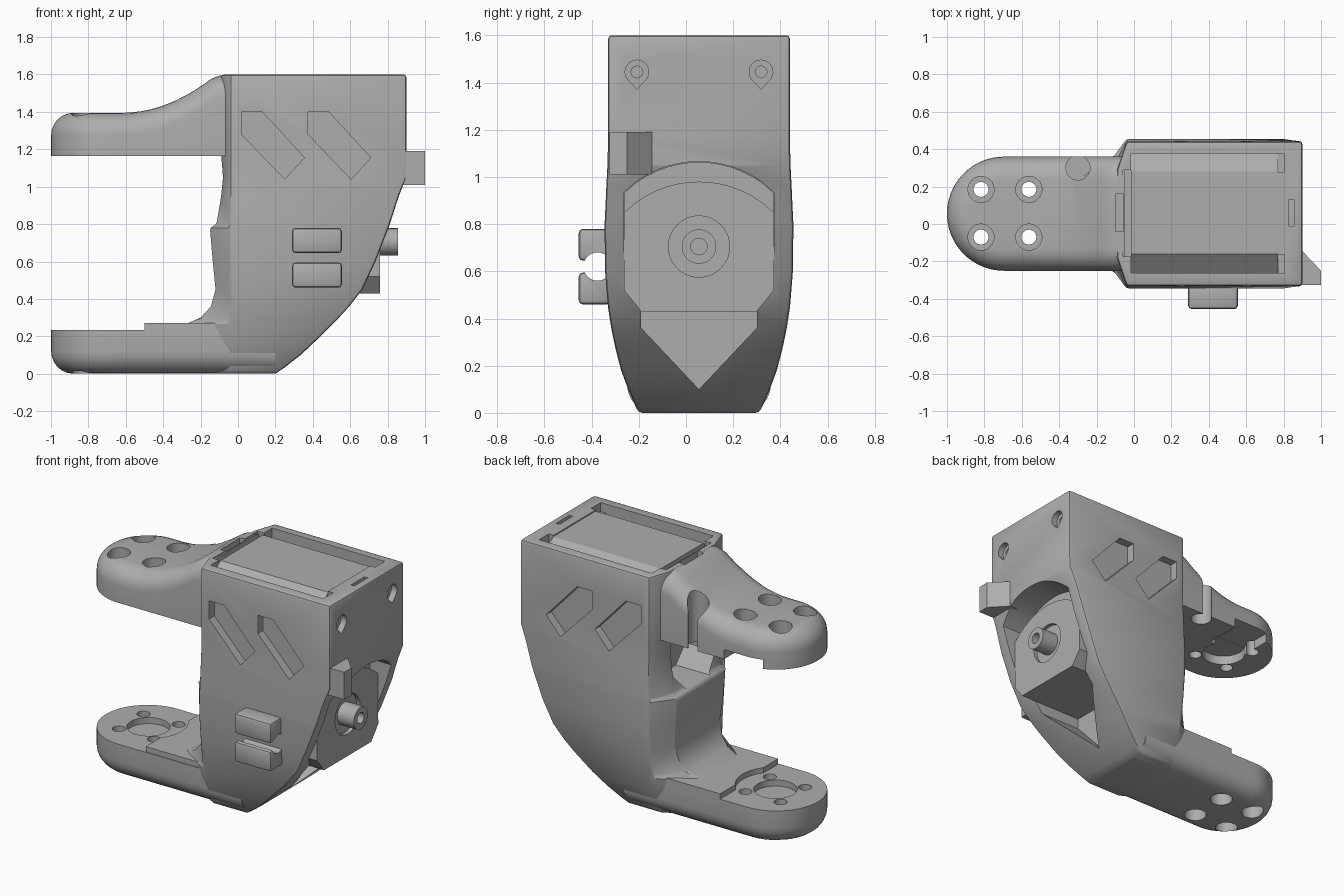
import bpy, bmesh
from math import sin, cos, pi, radians, sqrt

cube = bpy.data.objects.get("Cube")
if cube:
    bpy.data.objects.remove(cube)

grey = bpy.data.materials.new("plain grey")
grey.use_nodes = True
colour = (0.42, 0.42, 0.42, 1)
grey.diffuse_color = colour
grey.node_tree.nodes["Principled BSDF"].inputs["Base Color"].default_value = colour

MID = 0.055        # centre plane in y
DISC = -0.69       # centre of the round mounts in x


def make(name, bm):
    bmesh.ops.recalc_face_normals(bm, faces=bm.faces)
    mesh = bpy.data.meshes.new(name)
    bm.to_mesh(mesh)
    bm.free()
    obj = bpy.data.objects.new(name, mesh)
    bpy.context.collection.objects.link(obj)
    mesh.materials.append(grey)
    return obj


def prism(name, pts, axis, a, b):
    """Extrude a 2D outline along one axis from a to b."""
    place = {"x": lambda p, t: (t, p[0], p[1]),
             "y": lambda p, t: (p[0], t, p[1]),
             "z": lambda p, t: (p[0], p[1], t)}[axis]
    bm = bmesh.new()
    low = [bm.verts.new(place(p, a)) for p in pts]
    high = [bm.verts.new(place(p, b)) for p in pts]
    bm.faces.new(low)
    bm.faces.new(high)
    for i in range(len(pts)):
        j = (i + 1) % len(pts)
        bm.faces.new((low[i], low[j], high[j], high[i]))
    return make(name, bm)


def circle(u, v, r, n=32):
    return [(u + r * cos(2 * pi * i / n), v + r * sin(2 * pi * i / n)) for i in range(n)]


def rect(u0, u1, v0, v1):
    return [(u0, v0), (u1, v0), (u1, v1), (u0, v1)]


def apply(obj, mod):
    bpy.context.view_layer.objects.active = obj
    bpy.ops.object.modifier_apply(modifier=mod.name)


def cut(obj, pts, axis, a, b):
    tool = prism("cutter", pts, axis, a, b)
    tool.hide_render = True
    mod = obj.modifiers.new("cut", "BOOLEAN")
    mod.operation = "DIFFERENCE"
    mod.solver = "EXACT"
    mod.object = tool
    apply(obj, mod)
    bpy.data.objects.remove(tool)


def bevel(obj, width, segments=2, angle=50):
    mod = obj.modifiers.new("bevel", "BEVEL")
    mod.width = width
    mod.segments = segments
    mod.limit_method = "ANGLE"
    mod.angle_limit = radians(angle)
    apply(obj, mod)


# Housing: horizontal sections as height, left x, right x, half width
sections = [(0, -.3, .2, .255), (.03, -.3, .245, .27), (.1, -.3, .335, .3), (.18, -.3, .42, .33),
            (.265, -.28, .505, .352), (.3, -.2, .54, .36), (.36, -.145, .595, .372),
            (.45, -.12, .665, .386), (.6, -.135, .735, .398), (.78, -.15, .805, .4),
            (.8, -.115, .812, .4), (.95, -.09, .86, .393), (1.05, -.08, .9, .388),
            (1.17, -.09, .9, .385), (1.6, -.09, .9, .385)]
bm = bmesh.new()
rings = []
for z, xl, xr, w in sections:
    half = [(xr, w), (-.04, w), (xl, w - .15)]
    outline = [(x, MID + y) for x, y in half] + [(x, MID - y) for x, y in reversed(half)]
    rings.append([bm.verts.new((x, y, z)) for x, y in outline])
for lower, upper in zip(rings, rings[1:]):
    for i in range(6):
        j = (i + 1) % 6
        bm.faces.new((lower[i], lower[j], upper[j], upper[i]))
bm.faces.new(rings[0])
bm.faces.new(rings[-1])
housing = make("housing", bm)
bevel(housing, .015)


def crown(peak, half, radius=.45, n=14):
    """Arc across the top of the motor opening."""
    ys = [half - 2 * half * i / n for i in range(n + 1)]
    return [(MID + y, peak - radius + sqrt(radius ** 2 - y * y)) for y in ys]


# Motor opening and the pointed pocket below it
jaw = [(MID - .318, .52), (MID - .245, .43), (MID + .245, .43), (MID + .318, .52)]
cut(housing, crown(1.065, .318) + jaw, "x", .3, 1.2)
cut(housing, [(MID - .245, .46), (MID - .245, .36), (MID, .1), (MID + .245, .36), (MID + .245, .46)],
    "x", .3, 1.2)

# Rear window
cut(housing, [(MID - .12, .79), (MID + .12, .79), (MID + .22, .9), (MID + .22, 1.165),
              (MID - .22, 1.165), (MID - .22, .9)], "x", -.4, .12)

# Slanted side grooves on both flanks
for shift in (0, .355):
    groove = [(x + shift, z) for x, z in
              [(.02, 1.4), (.13, 1.4), (.355, 1.155), (.25, 1.04), (.02, 1.28)]]
    for side in (-1, 1):
        cut(housing, groove, "y", MID + side * .33, MID + side * .5)

# Teardrop screw holes
for y in (MID - .263, MID + .263):
    drop = [(y + .05 * cos(a), 1.445 + .05 * sin(a))
            for a in [radians(-40 + 260 * i / 20) for i in range(21)]] + [(y, 1.372)]
    cut(housing, drop, "x", .86, 1)
    cut(housing, circle(y, 1.445, .025, 16), "x", .78, 1)

# Top pocket, its end notches and small slots
cut(housing, rect(-.015, .77, MID - .318, MID + .322), "z", 1.5, 1.7)
for y in (MID - .268, MID + .272):
    cut(housing, rect(.75, .805, y - .05, y + .05), "z", 1.54, 1.7)
cut(housing, rect(-.06, 0, MID - .23, MID + .235), "z", 1.54, 1.7)
cut(housing, rect(.83, .855, -.01, .13), "z", 1.55, 1.7)
prism("top_cover", [(MID - .318, 1.49), (MID + .322, 1.49), (MID + .322, 1.53), (MID + .225, 1.592),
                    (MID - .215, 1.592), (MID - .318, 1.51)], "x", -.015, .77)

# Motor body, face plate, collar and shaft
prism("motor_body", crown(1.063, .316) + jaw, "x", .2, .7)
plate = prism("motor_plate", crown(.98, .316) + jaw, "x", .6, .76)
cut(plate, circle(MID, .705, .13), "x", .735, .9)
shaft = prism("motor_shaft", circle(MID, .705, .073), "x", .65, .855)
cut(shaft, circle(MID, .705, .035), "x", .79, .9)

# Stop block on the front corner
prism("stop_block", [(.84, -.145), (.9, -.145), (1, -.25), (1, -.325), (.84, -.325)], "z", 1.01, 1.19)

# Pair of cable hooks
for label, z0, z1 in (("upper", .645, .78), ("lower", .46, .595)):
    hook = prism(label + "_hook", rect(-.455, -.32, z0, z1), "x", .29, .555)
    bevel(hook, .018)
    cut(hook, circle(-.375, .62, .06), "x", .2, .6)


def arm(name, end, z_in, z_out, sign, r=.12):
    """Round-ended arm with a rounded outer edge."""
    R, cx = .305, -.695
    steps = [(0, z_in)] + [(r * (1 - cos(t)), None) for t in [radians(15 * i) for i in range(7)]]
    bm = bmesh.new()
    rings = []
    for k, (d, flat) in enumerate(steps):
        half = [(end + (cx - end) * i / 14, R - d) for i in range(14)]
        half += [(cx - (R - d) * cos(a), (R - d) * sin(a))
                 for a in [radians(90 - 86 * i / 16) for i in range(17)]]
        drop = r * (1 - sin(radians(15 * (k - 1))))
        pts = [(x, MID + s * w, flat if flat is not None else z_out(x) - sign * drop)
               for s, row in ((1, half), (-1, half[::-1])) for x, w in row]
        rings.append([bm.verts.new(p) for p in pts])
    n = len(rings[0])
    for a, b in zip(rings, rings[1:]):
        for i in range(n):
            j = (i + 1) % n
            bm.faces.new((a[i], a[j], b[j], b[i]))
    bm.faces.new(rings[0])
    top = rings[-1]
    for i in range(n // 2 - 1):
        bm.faces.new((top[i], top[i + 1], top[n - 2 - i], top[n - 1 - i]))
    return make(name, bm)


def sweep(x):
    return 1.395 + .2 * min(1, max(0, (x + .62) / .5)) ** 2


upper_arm = arm("upper_arm", -.05, 1.165, sweep, 1)
lower_arm = arm("lower_arm", .2, .235, lambda x: 0, -1)

# Screw holes with counterbores on the outer sides
for x in (DISC - .128, DISC + .128):
    for y in (MID - .125, MID + .13):
        for part, low, high in ((upper_arm, 1.28, 1.8), (lower_arm, -.2, .1)):
            cut(part, circle(x, y, .07, 24), "z", low, high)
            cut(part, circle(x, y, .04, 24), "z", -.5, 2)

# Keyhole recess under the upper arm, round recess in the lower one
cut(upper_arm, circle(DISC, MID, .135), "z", 1, 1.225)
cut(upper_arm, rect(-.8, -.53, MID + .06, .5), "z", 1, 1.226)
cut(lower_arm, circle(DISC, MID, .13), "z", .195, .4)

# Cable notch through the upper arm, slot at its root
cut(upper_arm, circle(-.3, .3, .065), "z", 1, 1.8)
cut(upper_arm, rect(-.335, -.265, .32, .5), "z", 1, 1.8)
for part in (upper_arm, housing):
    cut(part, rect(-.1, -.055, -.04, .16), "z", 1.45, 1.8)

# Raised pad on the lower arm
pad = prism("lower_arm_pad", rect(-.5, .05, MID - .3, MID + .305), "z", .2, .27)
cut(pad, circle(DISC, MID, .24, 48), "z", .1, .4)

# Smooth the rounded parts, keep the hard edges
for obj in bpy.data.objects:
    if obj.type == "MESH" and grey.name in obj.data.materials:
        bpy.ops.object.select_all(action="DESELECT")
        obj.select_set(True)
        bpy.context.view_layer.objects.active = obj
        bpy.ops.object.shade_smooth_by_angle(angle=radians(30))
